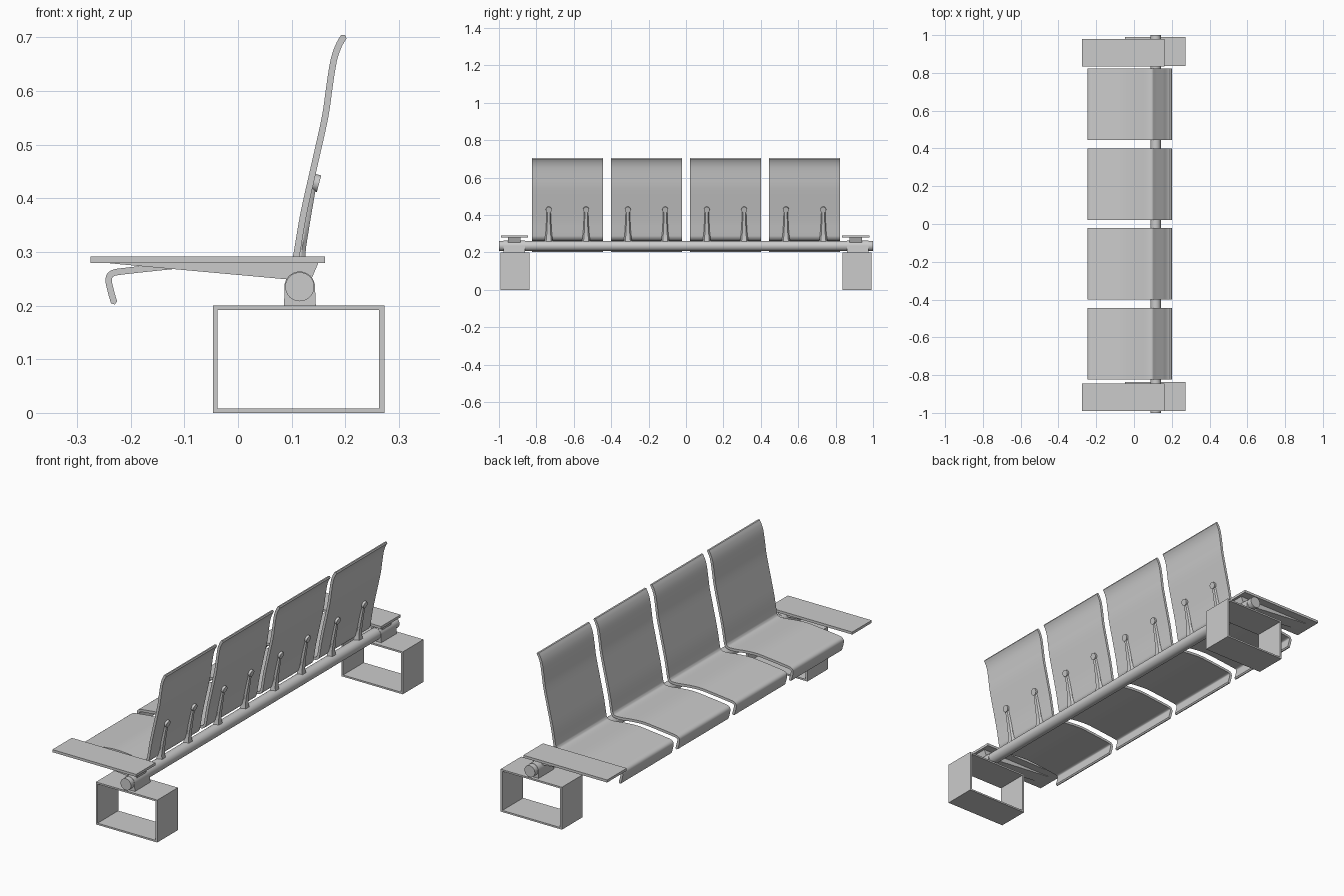
import bpy, bmesh, math
from mathutils import Vector

if "Cube" in bpy.data.objects:
    bpy.data.objects.remove(bpy.data.objects["Cube"])

BEAM_X, BEAM_Z, BEAM_R = 0.115, 0.235, 0.027


def finish(name, bm, angle=30):
    bmesh.ops.recalc_face_normals(bm, faces=bm.faces)
    me = bpy.data.meshes.new(name)
    bm.to_mesh(me)
    bm.free()
    ob = bpy.data.objects.new(name, me)
    bpy.context.collection.objects.link(ob)
    bpy.ops.object.select_all(action='DESELECT')
    ob.select_set(True)
    bpy.context.view_layer.objects.active = ob
    bpy.ops.object.shade_smooth_by_angle(angle=math.radians(angle))
    return ob


def prism(name, profile, y0, y1):
    """Extrude a closed (x, z) profile along y."""
    bm = bmesh.new()
    a = [bm.verts.new((x, y0, z)) for x, z in profile]
    b = [bm.verts.new((x, y1, z)) for x, z in profile]
    n = len(a)
    for i in range(n):
        j = (i + 1) % n
        bm.faces.new((a[i], a[j], b[j], b[i]))
    bm.faces.new(a)
    bm.faces.new(b)
    return finish(name, bm)


def spline(pts, steps=4):
    """Smooth curve through the points."""
    p = [Vector(q) for q in pts]
    p = [2 * p[0] - p[1]] + p + [2 * p[-1] - p[-2]]
    out = []
    for i in range(1, len(p) - 2):
        for s in range(steps):
            t = s / steps
            out.append(0.5 * (2 * p[i] + (p[i + 1] - p[i - 1]) * t
                       + (2 * p[i - 1] - 5 * p[i] + 4 * p[i + 1] - p[i + 2]) * t * t
                       + (3 * p[i] - p[i - 1] - 3 * p[i + 1] + p[i + 2]) * t ** 3))
    return out + [p[-2]]


def thicken(line, th):
    """Closed profile of even thickness around a centre line."""
    left, right = [], []
    for i, p in enumerate(line):
        d = (line[min(i + 1, len(line) - 1)] - line[max(i - 1, 0)]).normalized()
        n = Vector((-d.y, d.x)) * th / 2
        left.append(p + n)
        right.append(p - n)
    tip = (line[-1] - line[-2]).normalized() * th * 0.35
    toe = (line[0] - line[1]).normalized() * th * 0.35
    return left + [line[-1] + tip] + right[::-1] + [line[0] + toe]


def rod(name, p0, p1, r, seg=32):
    p0, p1 = Vector(p0), Vector(p1)
    bm = bmesh.new()
    bmesh.ops.create_cone(bm, cap_ends=True, segments=seg, radius1=r, radius2=r,
                          depth=(p1 - p0).length)
    rot = (p1 - p0).to_track_quat('Z', 'Y').to_matrix().to_4x4()
    bm.transform(rot)
    bmesh.ops.translate(bm, verts=bm.verts, vec=(p0 + p1) / 2)
    return finish(name, bm)


# one-piece seat shell: front lip, waved seat, reclined back
shell = thicken(spline([
    (-0.231, 0.206), (-0.237, 0.227), (-0.241, 0.248), (-0.234, 0.260), (-0.205, 0.265),
    (-0.12, 0.274), (-0.06, 0.279), (0.0, 0.276), (0.06, 0.269), (0.092, 0.270),
    (0.105, 0.281), (0.110, 0.300), (0.122, 0.370), (0.142, 0.460), (0.162, 0.550),
    (0.170, 0.605), (0.178, 0.655), (0.187, 0.683), (0.197, 0.701)]), 0.012)


def back_support(y):
    # tapered stem hugging the back: (z, back face x, outer x, half width)
    rows = [(0.245, 0.100, 0.130, 0.025), (0.275, 0.107, 0.124, 0.020),
            (0.31, 0.113, 0.127, 0.016), (0.36, 0.121, 0.135, 0.013),
            (0.43, 0.136, 0.147, 0.010)]
    bm = bmesh.new()
    prev = None
    for z, x0, x1, w in rows:
        ring = [bm.verts.new(c) for c in
                ((x0, y - w, z), ((x0 + x1) / 2, y - w, z), (x1, y - w * 0.6, z),
                 (x1, y + w * 0.6, z), ((x0 + x1) / 2, y + w, z), (x0, y + w, z))]
        if prev:
            for i in range(6):
                j = (i + 1) % 6
                bm.faces.new((prev[i], prev[j], ring[j], ring[i]))
        else:
            bm.faces.new(ring)
        prev = ring
    bm.faces.new(prev)
    finish("back_support", bm, 40)
    # round fixing disc at the top of the stem
    rod("support_disc", (0.136, y, 0.431), (0.151, y, 0.427), 0.016, 24)


for cy in (-0.634, -0.211, 0.211, 0.634):
    prism("seat_shell", shell, cy - 0.189, cy + 0.189)
    for dy in (-0.1, 0.1):
        back_support(cy + dy)

# main tube
rod("beam", (BEAM_X, -1, BEAM_Z), (BEAM_X, 1, BEAM_Z), BEAM_R, 40)

# saddle outline: flared foot, half-round wrap over the tube
saddle = [(0.086, 0.2)] + [
    (BEAM_X - 0.0285 * math.cos(a), BEAM_Z + 0.0285 * math.sin(a))
    for a in [math.pi * i / 16 for i in range(17)]] + [(0.145, 0.2)]
arm = [(-0.25, 0.280), (-0.22, 0.277), (0.09, 0.249), (0.138, 0.252), (0.150, 0.280)]


def leg_frame(y0, y1):
    # open rectangular hoop
    outer = [(-0.047, 0), (0.273, 0), (0.273, 0.2), (-0.047, 0.2)]
    inner = [(-0.038, 0.008), (0.263, 0.008), (0.263, 0.192), (-0.038, 0.192)]
    bm = bmesh.new()
    loops = [[bm.verts.new((x, y, z)) for x, z in pr]
             for pr, y in ((outer, y0), (outer, y1), (inner, y1), (inner, y0))]
    for k in range(4):
        a, b = loops[k], loops[(k + 1) % 4]
        for i in range(4):
            j = (i + 1) % 4
            bm.faces.new((a[i], a[j], b[j], b[i]))
    finish("leg_frame", bm)


for s, t0, t1 in ((-1, -0.99, -0.845), (1, 0.834, 0.98)):
    leg_frame(*sorted((s * 0.837, s * 0.991)))
    prism("beam_saddle", saddle, *sorted((s * 0.86, s * 0.975)))
    # side table and its tapered arm
    prism("side_table", [(-0.275, 0.279), (0.162, 0.279), (0.162, 0.291), (-0.275, 0.291)], t0, t1)
    mid = (t0 + t1) / 2
    prism("table_arm", arm, mid - 0.033, mid + 0.033)
